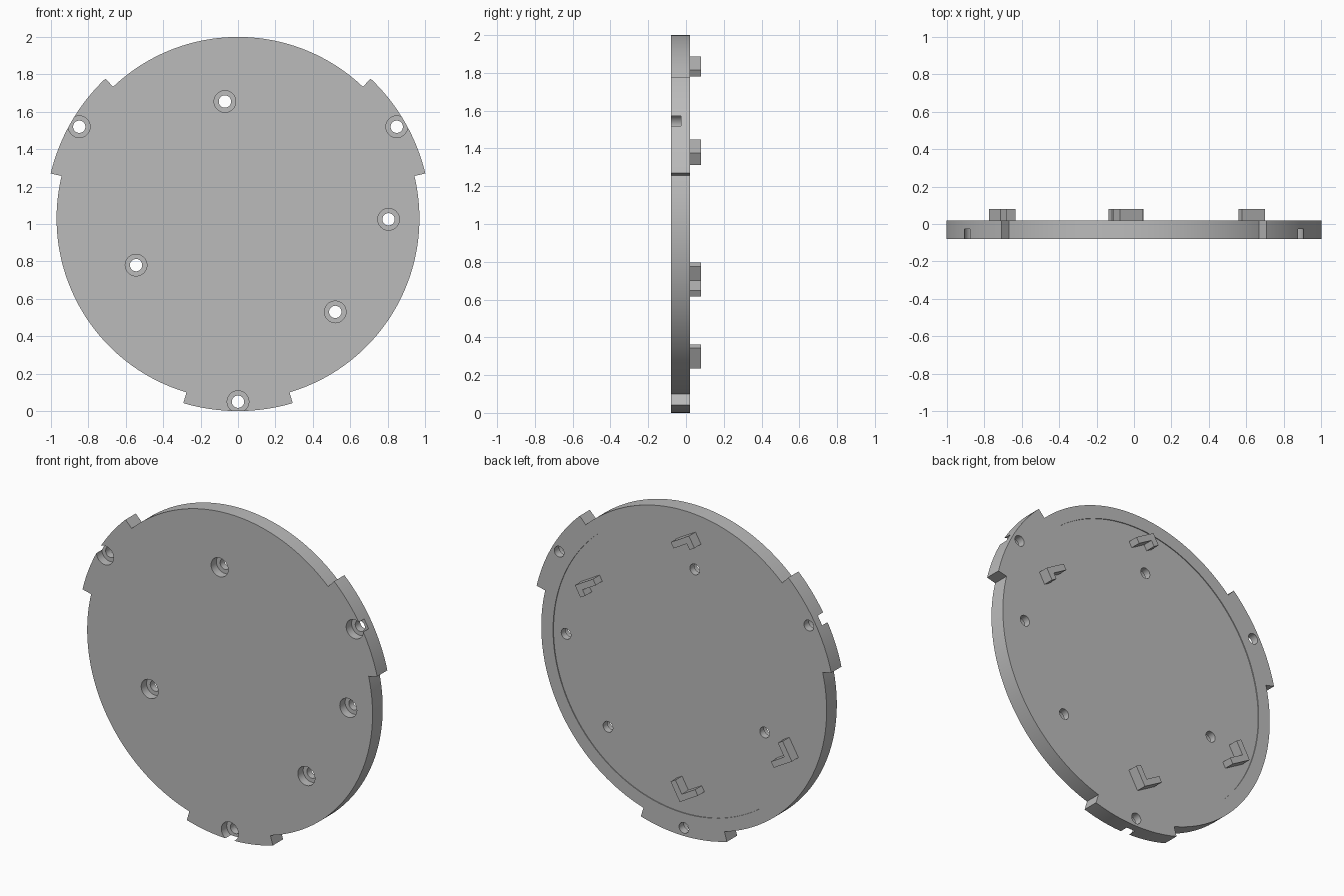
import bpy, bmesh
from math import sin, cos, radians
from mathutils import Vector

cube = bpy.data.objects.get("Cube")
if cube:
    bpy.data.objects.remove(cube, do_unlink=True)

CENTRE_Z = 1.03
DISC_R, TAB_R = 0.97, 1.03
FRONT, BACK, TOP = -0.079, 0.02, 0.079
RECESS = 0.005

grey = bpy.data.materials.new("plain_grey")
grey.use_nodes = True
colour = (0.5, 0.5, 0.5, 1)
grey.diffuse_color = colour
grey.node_tree.nodes["Principled BSDF"].inputs["Base Color"].default_value = colour


def prism(name, outline, y0, y1):
    """Extrude an (x, z) outline from y0 to y1."""
    bm = bmesh.new()
    face = bm.faces.new([bm.verts.new((x, y0, z)) for x, z in outline])
    new = bmesh.ops.extrude_face_region(bm, geom=[face])["geom"]
    moved = [g for g in new if isinstance(g, bmesh.types.BMVert)]
    bmesh.ops.translate(bm, verts=moved, vec=(0, y1 - y0, 0))
    bmesh.ops.recalc_face_normals(bm, faces=bm.faces)
    mesh = bpy.data.meshes.new(name)
    bm.to_mesh(mesh)
    bm.free()
    mesh.materials.append(grey)
    obj = bpy.data.objects.new(name, mesh)
    bpy.context.collection.objects.link(obj)
    return obj


def circle(x, z, r, n):
    return [(x + r * cos(radians(360 * i / n)), z + r * sin(radians(360 * i / n)))
            for i in range(n)]


def cut(target, cutter):
    mod = target.modifiers.new("cut", 'BOOLEAN')
    mod.operation, mod.solver, mod.object = 'DIFFERENCE', 'EXACT', cutter
    bpy.context.view_layer.objects.active = target
    bpy.ops.object.modifier_apply(modifier=mod.name)
    bpy.data.objects.remove(cutter, do_unlink=True)


# Disc with three wider tabs around the rim
TABS, HALF = (30, 150, 270), 16.5
outline = []
for k, tab in enumerate(TABS):
    for r, start, end, steps in ((TAB_R, tab - HALF, tab + HALF, 22),
                                 (DISC_R, tab + HALF, tab + 120 - HALF, 58)):
        for i in range(steps + 1):
            a = radians(start + (end - start) * i / steps)
            outline.append((r * cos(a), CENTRE_Z + r * sin(a)))
disc = prism("disc_plate", outline, FRONT, BACK)

# Shallow recess on the back
cut(disc, prism("recess_cutter", circle(0, CENTRE_Z, 0.89, 160), BACK - RECESS, BACK + 0.1))

# Counterbored screw holes, one per tab and four inside
holes = [(-0.07, 1.655), (0.805, 1.025), (-0.545, 0.78), (0.52, 0.53)]
holes += [(0.98 * cos(radians(t)), CENTRE_Z + 0.98 * sin(radians(t))) for t in TABS]
for x, z in holes:
    cut(disc, prism("bore_cutter", circle(x, z, 0.058, 40), FRONT - 0.1, FRONT + 0.052))
    cut(disc, prism("hole_cutter", circle(x, z, 0.033, 32), FRONT - 0.1, BACK + 0.1))

bpy.ops.object.select_all(action='DESELECT')
disc.select_set(True)
bpy.context.view_layer.objects.active = disc
bpy.ops.object.shade_smooth_by_angle(angle=radians(30))

# L-shaped corner brackets holding a tilted rectangle
U = Vector((sin(radians(30)), cos(radians(30))))
V = Vector((-U.y, U.x))
WALL, LONG, MID, SHORT = 0.038, 0.142, 0.125, 0.075
brackets = {
    "top_bracket": ((-0.075, 1.886), -U, SHORT, -V),
    "side_bracket": ((0.70, 1.376), -U, SHORT, V),
    "lower_side_bracket": ((-0.775, 0.687), U, MID, -V),
    "bottom_bracket": ((-0.013, 0.235), U, MID, V),
}
for name, (corner, u, length, v) in brackets.items():
    p = Vector(corner)
    prism(name, [p, p + u * length, p + u * length + v * WALL, p + (u + v) * WALL,
                 p + v * LONG + u * WALL, p + v * LONG], BACK - RECESS - 0.004, TOP)
